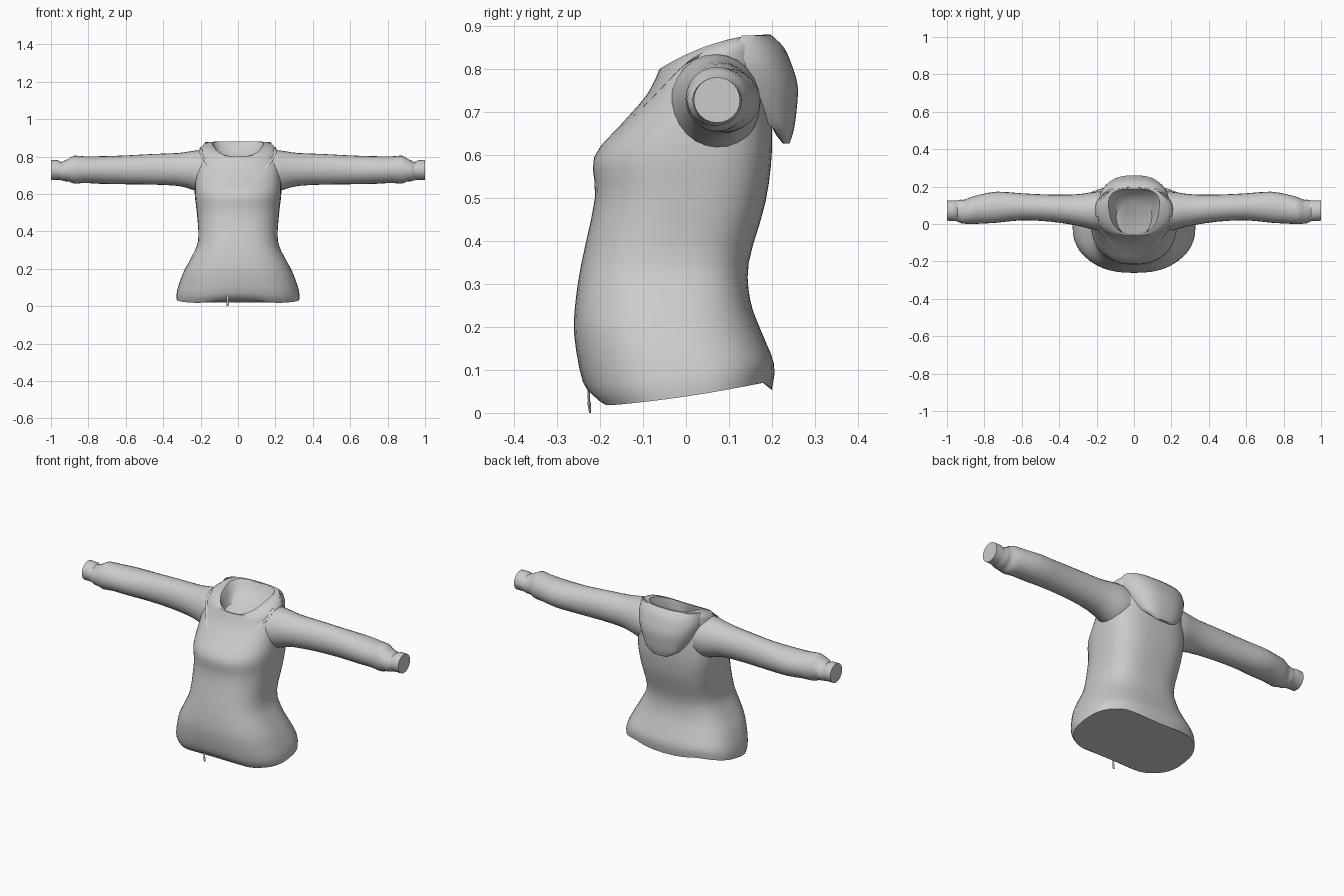
import bpy, bmesh, math
from mathutils import Vector
from mathutils.bvhtree import BVHTree

if "Cube" in bpy.data.objects:
    bpy.data.objects.remove(bpy.data.objects["Cube"])

cloth = bpy.data.materials.new("grey cloth")
cloth.diffuse_color = (0.6, 0.6, 0.6, 1)
cloth.use_nodes = True
cloth.node_tree.nodes["Principled BSDF"].inputs["Base Color"].default_value = cloth.diffuse_color


def densify(rows, steps):
    """Catmull-Rom interpolation between rows of ring parameters."""
    out = []
    for i in range(len(rows) - 1):
        a, b, c, d = (rows[max(i - 1, 0)], rows[i], rows[i + 1],
                      rows[min(i + 2, len(rows) - 1)])
        for s in range(steps):
            t = s / steps
            out.append([0.5 * (2 * q + (r - p) * t + (2 * p - 5 * q + 4 * r - u) * t * t
                               + (3 * q - p - 3 * r + u) * t ** 3)
                        for p, q, r, u in zip(a, b, c, d)])
    return out + [list(rows[-1])]


def loop(n, front, back=None):
    """Unit superellipse with separate powers for its front and back halves."""
    pts = []
    for i in range(n):
        c, s = math.cos(2 * math.pi * i / n), math.sin(2 * math.pi * i / n)
        e = 2 / ((back or front) if s > 0 else front)
        pts.append((math.copysign(abs(c) ** e, c), math.copysign(abs(s) ** e, s)))
    return pts


def loft(name, rings, angle=45):
    bm = bmesh.new()
    vs = [[bm.verts.new(p) for p in ring] for ring in rings]
    n = len(vs[0])
    for a, b in zip(vs, vs[1:]):
        for i in range(n):
            j = (i + 1) % n
            bm.faces.new((a[i], a[j], b[j], b[i]))
    bm.faces.new(vs[0][::-1])
    bm.faces.new(vs[-1])
    bmesh.ops.recalc_face_normals(bm, faces=bm.faces)
    me = bpy.data.meshes.new(name)
    bm.to_mesh(me)
    bm.free()
    me.materials.append(cloth)
    ob = bpy.data.objects.new(name, me)
    bpy.context.collection.objects.link(ob)
    bpy.context.view_layer.objects.active = ob
    ob.select_set(True)
    bpy.ops.object.shade_smooth_by_angle(angle=math.radians(angle))
    ob.select_set(False)
    return ob


def body_ring(zf, zb, yf, yb, w, front, back, bow, wave, taper):
    """Tilted ring: front/back heights, front/back y, half width, powers, shaping."""
    ring = []
    for c, s in loop(48, front, back):
        t = (s + 1) / 2
        f = t + bow * t * (1 - t)
        x = w * c * (1 - taper * (1 - t))
        lift = -s * wave * max(0, 1 - (x / .2) ** 2)
        ring.append((x, (yf + yb) / 2 + s * (yb - yf) / 2, zf + (zb - zf) * f + lift))
    return ring


# Torso, from the wavy hem up to the neck rim and down into the collar
torso = densify([
    (.015, .075, -.21, .20, .328, 2.5, 2.7, -.5, .022, 0),
    (.06, .125, -.24, .205, .325, 2.5, 2.7, -.3, .012, 0),
    (.18, .19, -.26, .175, .29, 2.5, 2.8, 0, 0, 0),
    (.26, .26, -.257, .15, .25, 2.5, 2.9, 0, 0, 0),
    (.35, .35, -.243, .146, .213, 2.5, 3, 0, 0, 0),
    (.50, .49, -.212, .185, .226, 2.4, 3, 0, 0, .06),
    (.595, .61, -.214, .20, .242, 2.3, 3, 0, 0, .1),
    (.67, .73, -.152, .198, .238, 2.2, 2.6, .4, 0, .08),
    (.735, .81, -.095, .195, .22, 2.2, 2.3, .8, 0, 0),
    (.78, .86, -.07, .20, .205, 2.3, 2.3, 1, 0, 0),
], 3)
collar = [(.80, .88, -.062, .197, .184, 2.4, 2.6, 1, 0, .1),
          (.80, .88, -.055, .19, .152, 2.6, 2.8, 1, 0, .25),
          (.775, .845, -.06, .175, .132, 2.5, 2.6, .9, 0, .25),
          (.745, .79, -.068, .12, .105, 2.2, 2.2, .3, 0, .2)]
body = loft("torso", [body_ring(*r) for r in torso + collar])

# Hood hanging down the back: height, side y, inner y, outer y, half width
hood = densify([(.878, .13, .188, .200, .175), (.85, .11, .185, .228, .185),
                (.81, .11, .18, .246, .187), (.76, .125, .185, .26, .17),
                (.70, .165, .19, .257, .135), (.655, .21, .205, .25, .095),
                (.627, .23, .225, .241, .045)], 3)
loft("hood", [[(w * c, y0 + ((yb - y0) if s > 0 else (yi - y0)) * abs(s), z)
               for c, s in loop(40, 2.5)] for z, y0, yi, yb, w in hood])

# Sleeves with gathered cuffs: x, centre y, centre z, y radius, z radius
sleeve = densify([
    (.165, .068, .72, .105, .11), (.2, .069, .722, .104, .113),
    (.25, .072, .727, .094, .102), (.32, .076, .731, .082, .088),
    (.45, .085, .732, .072, .082), (.60, .092, .729, .072, .077),
    (.73, .09, .728, .083, .074), (.82, .08, .730, .078, .071),
    (.875, .071, .730, .072, .075), (.905, .066, .728, .064, .061),
    (.925, .067, .724, .063, .056), (.945, .07, .722, .056, .049),
    (.96, .071, .728, .056, .052), (1.0, .072, .728, .054, .053)], 2)
tree = BVHTree.FromPolygons([v.co for v in body.data.vertices],
                            [list(p.vertices) for p in body.data.polygons])
for side, label in ((1, "left"), (-1, "right")):
    loft(label + "_sleeve", [[(side * x, y + ry * c, z + rz * s) for c, s in loop(24, 2)]
                             for x, y, z, ry, rz in sleeve])

    # Soft hood edge lying on the chest
    edge = densify([(.20, .03, .84, .012), (.185, -.02, .80, .014),
                    (.145, -.08, .745, .012), (.09, -.14, .68, .004)], 5)
    rings = []
    for x, y, z, r in edge:
        p = tree.find_nearest(Vector((side * x, y, z)))[0]
        rings.append([(p.x + r * c, p.y + .6 * r * s, p.z + .6 * r * s) for c, s in loop(12, 2)])
    loft(label + "_collar_fold", rings)

# Zip pull hanging at the hem
loft("zip_pull", [[(-.055 + r * c, y + .5 * r * s, z) for c, s in loop(8, 2)]
                  for z, y, r in ((0, -.223, .005), (.02, -.225, .008),
                                  (.03, -.226, .005), (.056, -.226, .007))])
